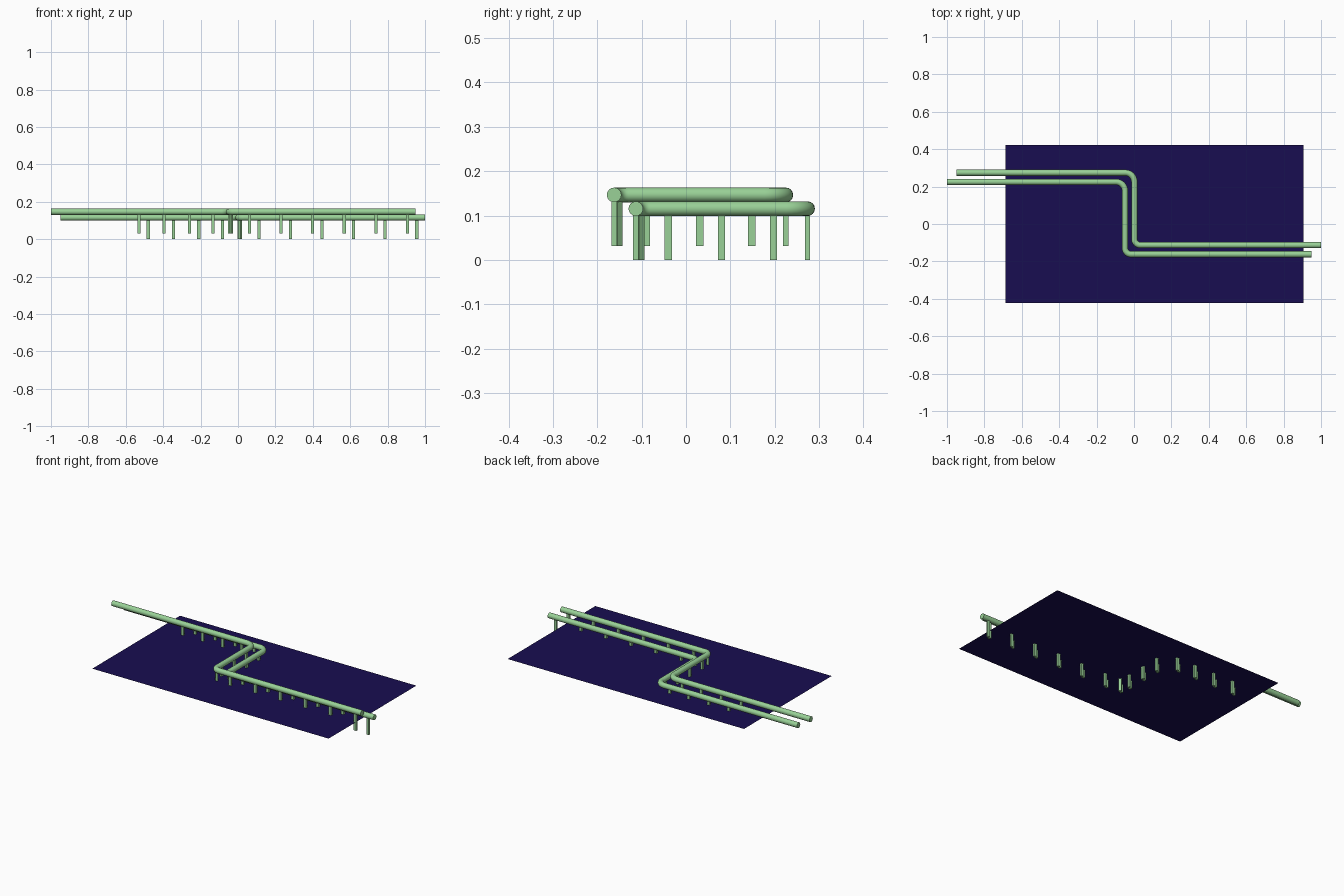
import bpy, math
from mathutils import Vector

if "Cube" in bpy.data.objects:
    bpy.data.objects.remove(bpy.data.objects["Cube"])

PIPE_R = 0.0165
# corner points of the lower pipe route: (x, y, bend radius)
ROUTE = [(-0.95, 0.274, 0), (0.002, 0.274, 0.048), (0.002, -0.113, 0.032), (1.0, -0.113, 0)]


def material(name, rgb):
    m = bpy.data.materials.new(name)
    m.diffuse_color = (*rgb, 1)
    m.use_nodes = True
    m.node_tree.nodes["Principled BSDF"].inputs["Base Color"].default_value = m.diffuse_color
    return m


green = material("pipe_green", (0.32, 0.64, 0.31))
navy = material("base_navy", (0.009, 0.004, 0.083))


def rounded_path(route, steps=8):
    pts = [Vector(route[0][:2])]
    for i in range(1, len(route) - 1):
        p = Vector(route[i][:2])
        a = (Vector(route[i - 1][:2]) - p).normalized()
        b = (Vector(route[i + 1][:2]) - p).normalized()
        r = route[i][2]
        centre = p + (a + b) * r
        for k in range(steps + 1):
            t = k / steps * math.pi / 2
            pts.append(centre - b * r * math.cos(t) - a * r * math.sin(t))
    pts.append(Vector(route[-1][:2]))
    return pts


def pipe(name, offset):
    pts = rounded_path(ROUTE)
    cu = bpy.data.curves.new(name, 'CURVE')
    cu.dimensions = '3D'
    cu.bevel_depth = PIPE_R
    cu.bevel_resolution = 6
    cu.use_fill_caps = True
    sp = cu.splines.new('POLY')
    sp.points.add(len(pts) - 1)
    for q, p in zip(sp.points, pts):
        q.co = (p.x + offset[0], p.y + offset[1], 0.1155 + offset[2], 1)
    ob = bpy.data.objects.new(name, cu)
    bpy.context.collection.objects.link(ob)
    bpy.ops.object.select_all(action='DESELECT')
    ob.select_set(True)
    bpy.context.view_layer.objects.active = ob
    bpy.ops.object.convert(target='MESH')
    ob = bpy.context.object
    ob.data.materials.clear()
    ob.data.materials.append(green)
    bpy.ops.object.shade_smooth_by_angle(angle=math.radians(40))


def post(name, x, y, angle, offset):
    # rectangular leg, long side along the pipe
    bpy.ops.mesh.primitive_cube_add(
        size=1, location=(x + offset[0], y + offset[1], 0.0525 + offset[2]),
        rotation=(0, 0, angle))
    ob = bpy.context.object
    ob.name = name
    ob.scale = (0.0165, 0.012, 0.105)
    ob.data.materials.append(green)


# leg positions along the route: (x, y, direction)
legs = [(x, 0.274, 0) for x in (-0.48, -0.345, -0.21, -0.083)]
legs += [(0.002, y, math.pi / 2) for y in (0.197, 0.08, -0.04)]
legs += [(0.012, -0.104, -math.pi / 4)]
legs += [(0.112 + 0.1687 * i, -0.113, 0) for i in range(6)]

# two identical pipe runs, one shifted and raised
for label, off in (("lower", (0, 0, 0)), ("upper", (-0.05, -0.049, 0.031))):
    pipe(label + "_pipe", off)
    for i, (x, y, a) in enumerate(legs):
        post(f"{label}_leg_{i + 1}", x, y, a, off)

# thin base sheet the legs pass through
bpy.ops.mesh.primitive_plane_add(size=1, location=(0.11, 0, 0.079))
sheet = bpy.context.object
sheet.name = "base_sheet"
sheet.scale = (1.592, 0.844, 1)
sheet.data.materials.append(navy)
